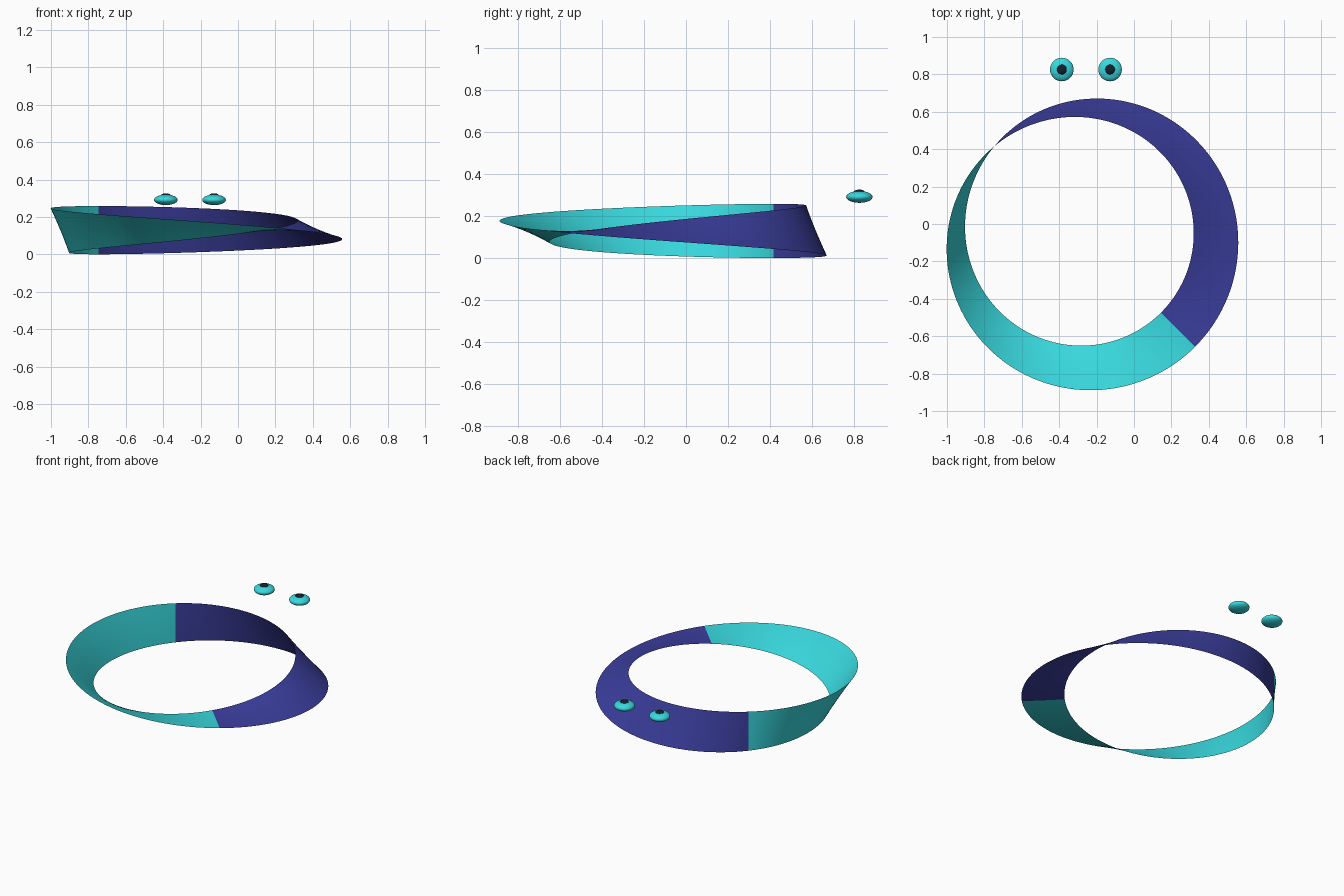
import bpy, bmesh
from math import sin, cos, radians

if "Cube" in bpy.data.objects:
    bpy.data.objects.remove(bpy.data.objects["Cube"])

CX, CY, CZ = -0.256, -0.075, 0.13   # centre of the twisted ring
R, W = 0.694, 0.129                 # mean radius, half width of the band


def material(name, rgb):
    m = bpy.data.materials.new(name)
    m.diffuse_color = (*rgb, 1)
    m.use_nodes = True
    m.node_tree.nodes["Principled BSDF"].inputs["Base Color"].default_value = m.diffuse_color
    return m


cyan = material("cyan", (0.04, 0.69, 0.73))
blue = material("blue", (0.045, 0.05, 0.35))
dark = material("dark", (0.008, 0.014, 0.03))


def finish(bm, name, mat):
    me = bpy.data.meshes.new(name)
    for f in bm.faces:
        f.smooth = True
    bm.to_mesh(me)
    bm.free()
    ob = bpy.data.objects.new(name, me)
    me.materials.append(mat)
    bpy.context.collection.objects.link(ob)
    return ob


# Half of a one-sided band: t runs from the flat spot (-45 degrees) to the upright spot
def half_band(name, t0, t1, mat, n=96, m=6):
    bm = bmesh.new()
    rows = []
    for i in range(n + 1):
        t = t0 + (t1 - t0) * i / n
        a, tilt = radians(t - 45), radians(t / 2)
        row = []
        for j in range(m + 1):
            s = W * (2 * j / m - 1)
            r = R + s * cos(tilt)
            row.append(bm.verts.new((CX + r * cos(a), CY + r * sin(a), CZ - s * sin(tilt))))
        rows.append(row)
    for p, q in zip(rows, rows[1:]):
        for j in range(m):
            bm.faces.new((p[j], p[j + 1], q[j + 1], q[j]))
    return finish(bm, name, mat)


half_band("band_blue_half", 0, 180, blue)
half_band("band_cyan_half", -180, 0, cyan)


# Flattened spheres for eyes and pupils
def pebble(name, loc, radius, half_height, mat):
    bm = bmesh.new()
    bmesh.ops.create_uvsphere(bm, u_segments=32, v_segments=20, radius=1)
    bmesh.ops.scale(bm, vec=(radius, radius, half_height), verts=bm.verts)
    ob = finish(bm, name, mat)
    ob.location = loc


for side, x in (("left", -0.386), ("right", -0.128)):
    pebble("eye_" + side, (x, 0.826, 0.292), 0.063, 0.028, cyan)
    pebble("pupil_" + side, (x, 0.826, 0.314), 0.027, 0.013, dark)
